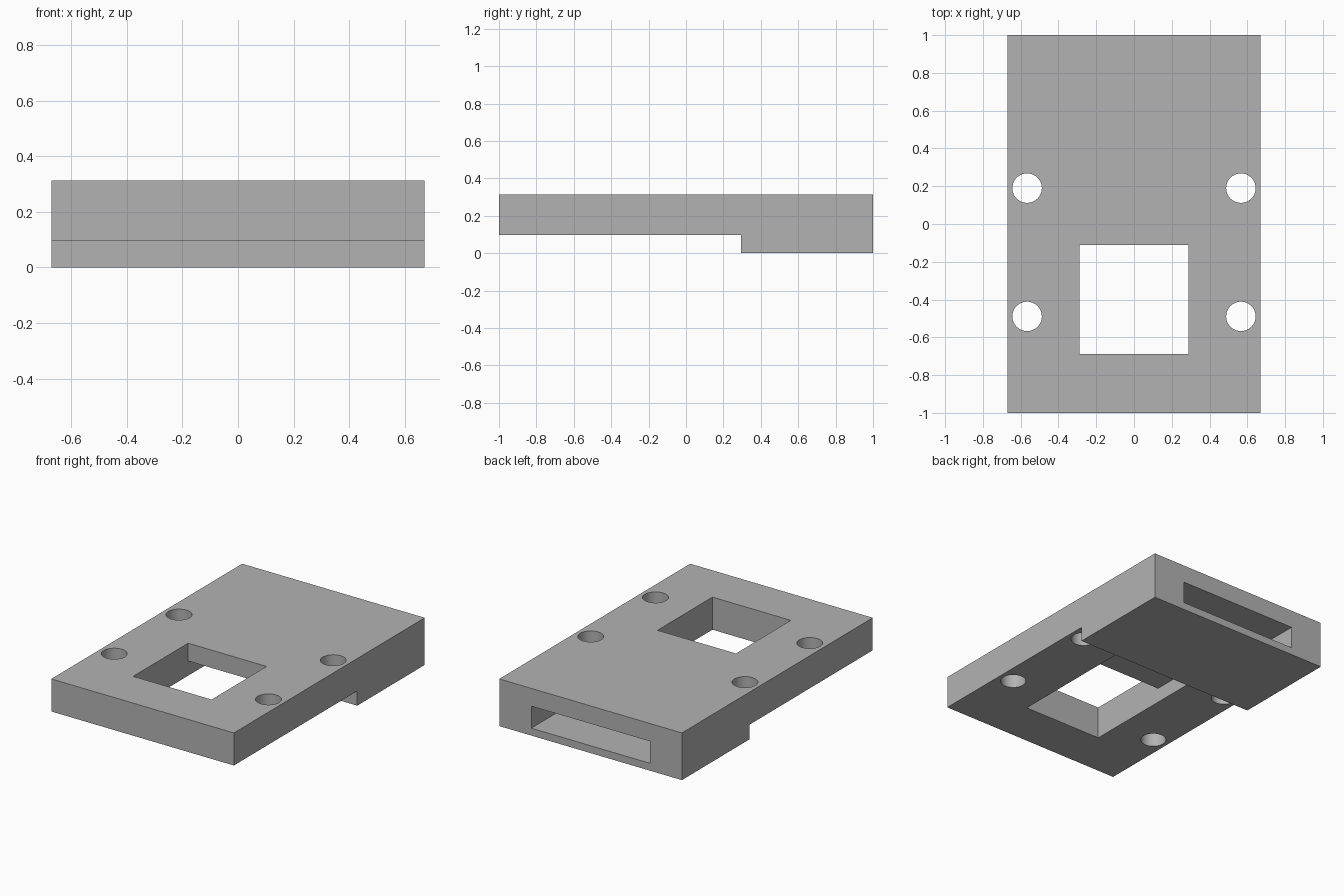
import bpy
import math

if "Cube" in bpy.data.objects:
    bpy.data.objects.remove(bpy.data.objects["Cube"])

grey = bpy.data.materials.new("plain grey")
grey.diffuse_color = (0.45, 0.45, 0.45, 1)
grey.use_nodes = True
grey.node_tree.nodes["Principled BSDF"].inputs["Base Color"].default_value = grey.diffuse_color


def apply_all(obj):
    bpy.ops.object.select_all(action='DESELECT')
    obj.select_set(True)
    bpy.context.view_layer.objects.active = obj
    for mod in list(obj.modifiers):
        bpy.ops.object.modifier_apply(modifier=mod.name)


def prism(name, profile, half_width):
    """Extrude a (y, z) outline symmetrically along x."""
    n = len(profile)
    verts = [(x, y, z) for x in (-half_width, half_width) for y, z in profile]
    faces = [tuple(reversed(range(n))), tuple(range(n, 2 * n))]
    faces += [(i, (i + 1) % n, n + (i + 1) % n, n + i) for i in range(n)]
    mesh = bpy.data.meshes.new(name)
    mesh.from_pydata(verts, [], faces)
    mesh.materials.append(grey)
    obj = bpy.data.objects.new(name, mesh)
    bpy.context.collection.objects.link(obj)
    return obj


def box_cutter(name, half_width, y0, y1, z0, z1):
    return prism(name, [(y0, z0), (y1, z0), (y1, z1), (y0, z1)], half_width)


# Stepped plate with the thick block at the back
body = prism("mounting_plate", [(-1, 0.097), (0.293, 0.097), (0.293, 0), (1, 0),
                                (1, 0.313), (-1, 0.313)], 0.67)

cutters = [
    # Square window through the thin part
    box_cutter("window_cutter", 0.288, -0.688, -0.112, -0.1, 0.5),
    # Underside channel running from the window into the block
    box_cutter("channel_cutter", 0.288, -0.688, 0.4, 0.097, 0.195),
    # Wide slot entering from the back face
    box_cutter("slot_cutter", 0.435, 0.34, 1.2, 0.049, 0.195),
]
# The channel is open below the thin part
cutters.append(box_cutter("channel_mouth_cutter", 0.288, -0.688, 0.293, 0.02, 0.195))

# Four round screw holes
for x in (-0.566, 0.566):
    for y in (-0.489, 0.19):
        bpy.ops.mesh.primitive_cylinder_add(vertices=48, radius=0.078, depth=1,
                                            location=(x, y, 0.2))
        hole = bpy.context.object
        hole.name = "screw_hole_cutter"
        hole.data.materials.append(grey)
        cutters.append(hole)

for cutter in cutters:
    mod = body.modifiers.new(cutter.name, 'BOOLEAN')
    mod.operation = 'DIFFERENCE'
    mod.solver = 'EXACT'
    mod.object = cutter
apply_all(body)

for cutter in cutters:
    bpy.data.objects.remove(cutter, do_unlink=True)

# Smooth hole walls, sharp edges elsewhere
bpy.ops.object.shade_smooth_by_angle(angle=math.radians(30))
